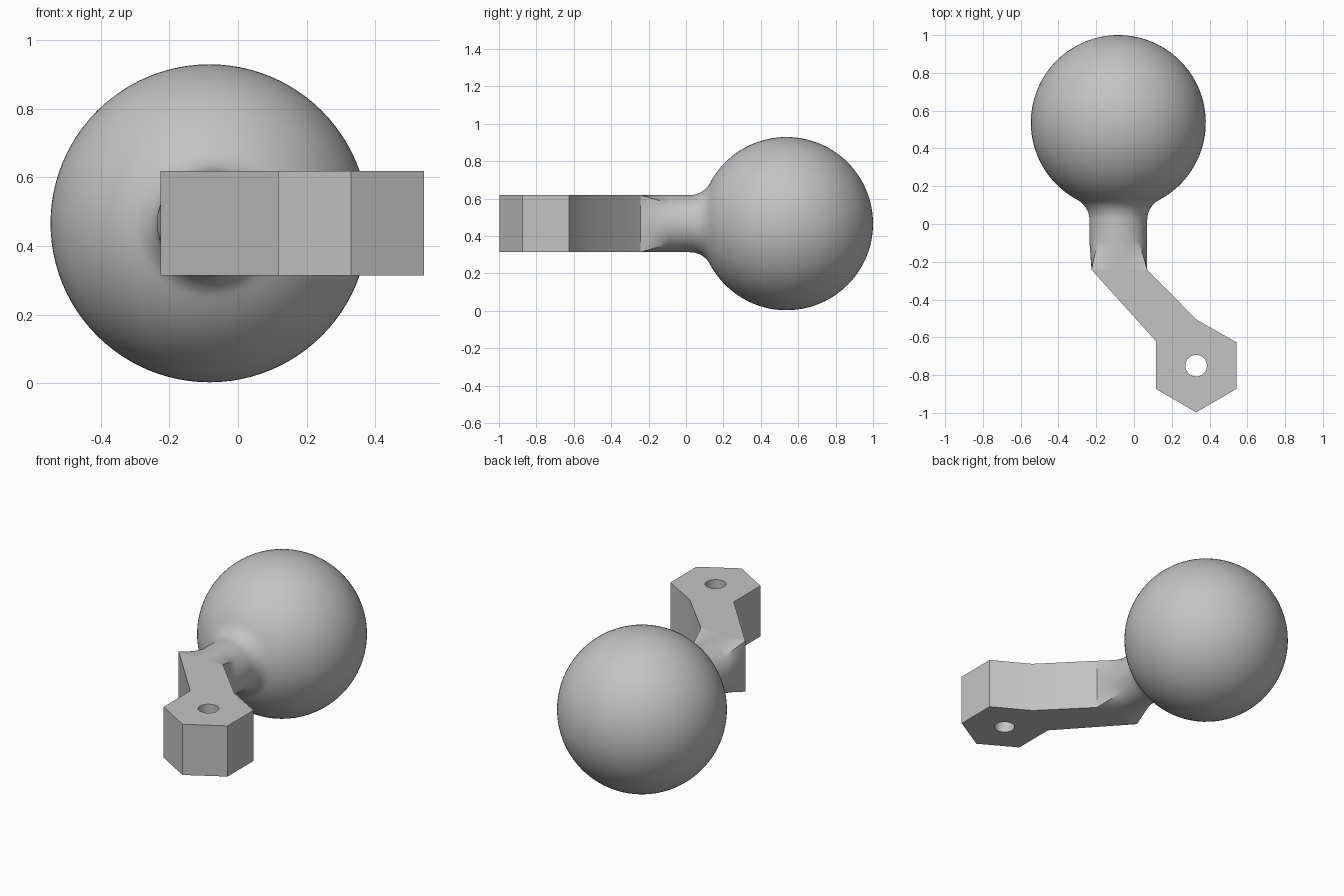
import bpy
import bmesh
from math import sin, cos, pi, hypot, sqrt, atan2, radians

old = bpy.data.objects.get("Cube")
if old:
    bpy.data.objects.remove(old, do_unlink=True)

grey = bpy.data.materials.new("plain grey")
grey.use_nodes = True
colour = (0.55, 0.55, 0.55, 1)
grey.diffuse_color = colour
grey.node_tree.nodes["Principled BSDF"].inputs["Base Color"].default_value = colour

SEG = 96
CX, CY, CZ, R = -0.083, 0.537, 0.466, 0.463   # ball centre and radius
NECK, FILLET = 0.153, 0.12                    # neck radius and fillet radius
HALF, ARM_X, ARM_Y = 0.1525, -0.0775, -0.242  # square end of the neck


def finish(obj):
    """Apply the colour and shade smooth with sharp edges kept."""
    obj.data.materials.clear()
    obj.data.materials.append(grey)
    bpy.ops.object.select_all(action="DESELECT")
    obj.select_set(True)
    bpy.context.view_layer.objects.active = obj
    bpy.ops.object.shade_smooth_by_angle(angle=radians(30))


# Ball and neck: rings around the y axis, turning square at the arm
def ring(bm, y, r, square=0.0):
    verts = []
    for i in range(SEG):
        a = 2 * pi * i / SEG
        c, s = cos(a), sin(a)
        k = HALF / max(abs(c), abs(s))
        x = (1 - square) * (CX + r * c) + square * (ARM_X + k * c * 0.967)
        z = CZ + ((1 - square) * r + square * k) * s
        verts.append(bm.verts.new((x, y, z)))
    return verts


bm = bmesh.new()
rings = []
for i in range(9):
    t = i / 8
    rings.append(ring(bm, ARM_Y + t * (-0.09 - ARM_Y), NECK, 1 - t))

# Fillet tangent to both the neck and the ball
fr = NECK + FILLET
fy = CY - sqrt((R + FILLET) ** 2 - fr ** 2)
sweep = atan2(CY - fy, fr)
for i in range(11):
    a = sweep * i / 10
    rings.append(ring(bm, fy + FILLET * sin(a), fr - FILLET * cos(a)))

# Ball surface from the fillet to the rear pole
start = atan2(fr, CY - fy)
for i in range(1, 48):
    a = start + (pi - start) * i / 48
    rings.append(ring(bm, CY - R * cos(a), R * sin(a)))
for lo, hi in zip(rings, rings[1:]):
    for i in range(SEG):
        j = (i + 1) % SEG
        bm.faces.new((lo[i], lo[j], hi[j], hi[i]))
pole = bm.verts.new((CX, CY + R, CZ))
for i in range(SEG):
    bm.faces.new((rings[-1][i], rings[-1][(i + 1) % SEG], pole))
bm.faces.new(rings[0])
bmesh.ops.recalc_face_normals(bm, faces=bm.faces)
mesh = bpy.data.meshes.new("ball_and_neck")
bm.to_mesh(mesh)
bm.free()
ball = bpy.data.objects.new("ball_and_neck", mesh)
bpy.context.collection.objects.link(ball)
finish(ball)

# Bent arm with a hexagonal end and a round through hole
HX, HY = 0.329, -0.75
outline = [(-0.225, -0.242), (0.07, -0.242), (0.329, -0.505), (0.542, -0.626),
           (0.542, -0.873), (0.329, -0.997), (0.116, -0.873), (0.116, -0.62)]
hole = [(HX + 0.057 * cos(2 * pi * i / 48), HY + 0.057 * sin(2 * pi * i / 48))
        for i in range(48)]
curve = bpy.data.curves.new("arm", "CURVE")
curve.dimensions = "2D"
curve.fill_mode = "BOTH"
curve.extrude = HALF
for points in (outline, hole):
    spline = curve.splines.new("POLY")
    spline.points.add(len(points) - 1)
    for p, (x, y) in zip(spline.points, points):
        p.co = (x, y, 0, 1)
    spline.use_cyclic_u = True
arm = bpy.data.objects.new("arm", curve)
arm.location.z = CZ
bpy.context.collection.objects.link(arm)
bpy.ops.object.select_all(action="DESELECT")
arm.select_set(True)
bpy.context.view_layer.objects.active = arm
bpy.ops.object.convert(target="MESH")
arm = bpy.context.view_layer.objects.active

# Weld the arm and make its normals point outward
bm = bmesh.new()
bm.from_mesh(arm.data)
bmesh.ops.remove_doubles(bm, verts=bm.verts, dist=0.0005)
bmesh.ops.recalc_face_normals(bm, faces=bm.faces)
bm.to_mesh(arm.data)
bm.free()
finish(arm)
